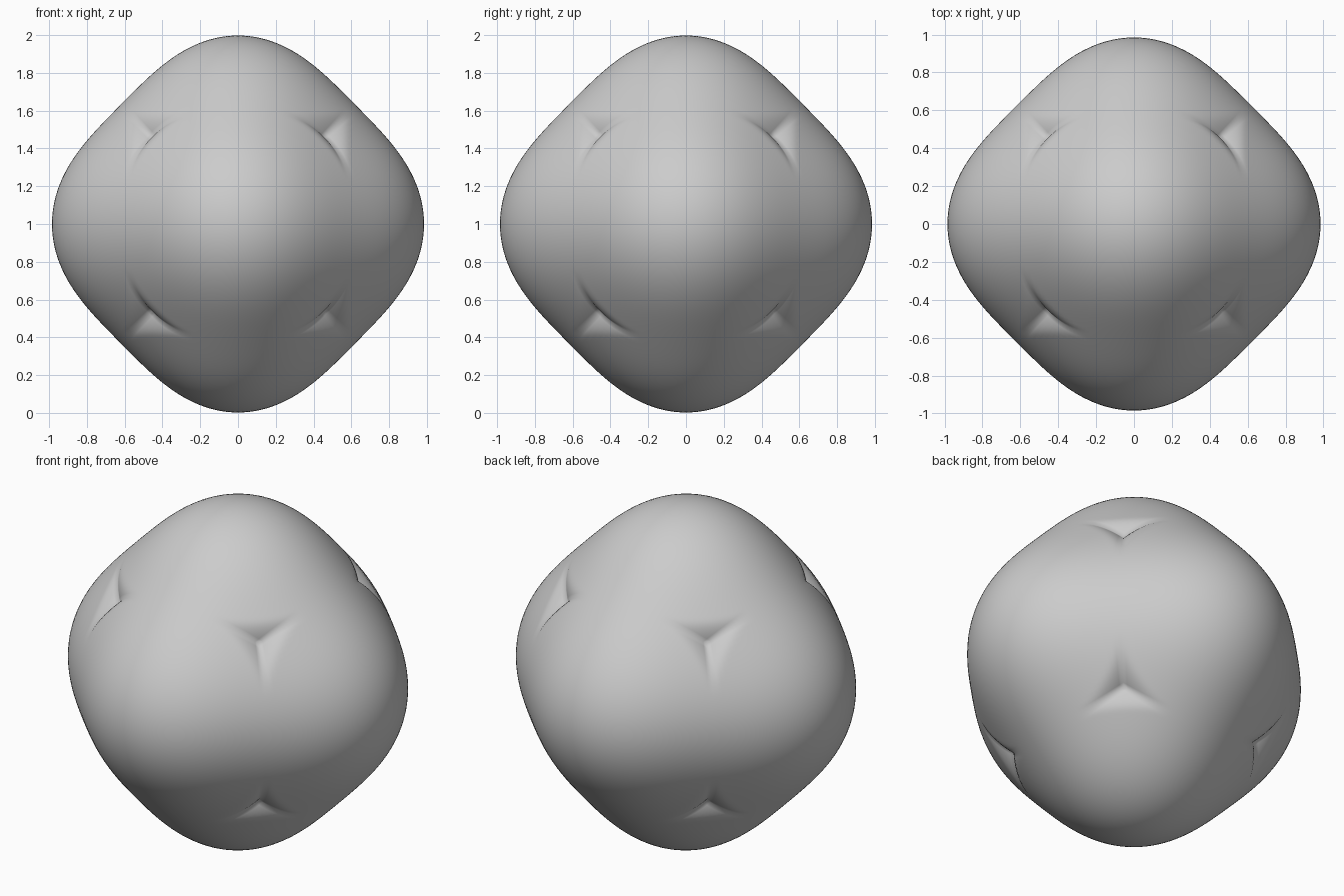
import bpy, bmesh
from mathutils import Vector

cube = bpy.data.objects.get("Cube")
if cube:
    bpy.data.objects.remove(cube, do_unlink=True)

AXIS_RISE = 0.21    # how far the six blunt tips rise
BASE = 0.775
DENT_DEPTH = 0.06   # three-sided dent in the middle of each octant
DENT_EDGE = 0.68
CORNER = 3 ** -0.5

# Plain grey material
grey = bpy.data.materials.new("plain_grey")
grey.use_nodes = True
colour = (0.6, 0.6, 0.6, 1)
grey.diffuse_color = colour
grey.node_tree.nodes["Principled BSDF"].inputs["Base Color"].default_value = colour


def surface_point(direction):
    """Rounded octahedral body with a dent at each octant centre."""
    d = direction.normalized()
    radius = BASE + AXIS_RISE * sum(c ** 4 for c in d)
    highest = max(abs(c) for c in d)
    t = max(0, (DENT_EDGE - highest) / (DENT_EDGE - CORNER))
    radius -= DENT_DEPTH * t ** 1.5
    p = d * radius
    return Vector((p.x, p.y, p.z * 1.013 + 1))


# Body: a finely divided cube pushed out to the rounded form
bm = bmesh.new()
bmesh.ops.create_cube(bm, size=2)
bmesh.ops.subdivide_edges(bm, edges=bm.edges[:], cuts=47, use_grid_fill=True)
for v in bm.verts:
    # Even out the grid spacing before projecting
    spread = Vector([c * (0.75 + 0.25 * c * c) for c in v.co])
    v.co = surface_point(spread)
bmesh.ops.recalc_face_normals(bm, faces=bm.faces[:])

mesh = bpy.data.meshes.new("dented_body")
bm.to_mesh(mesh)
bm.free()
mesh.materials.append(grey)
mesh.shade_smooth()
body = bpy.data.objects.new("dented_body", mesh)
bpy.context.collection.objects.link(body)
